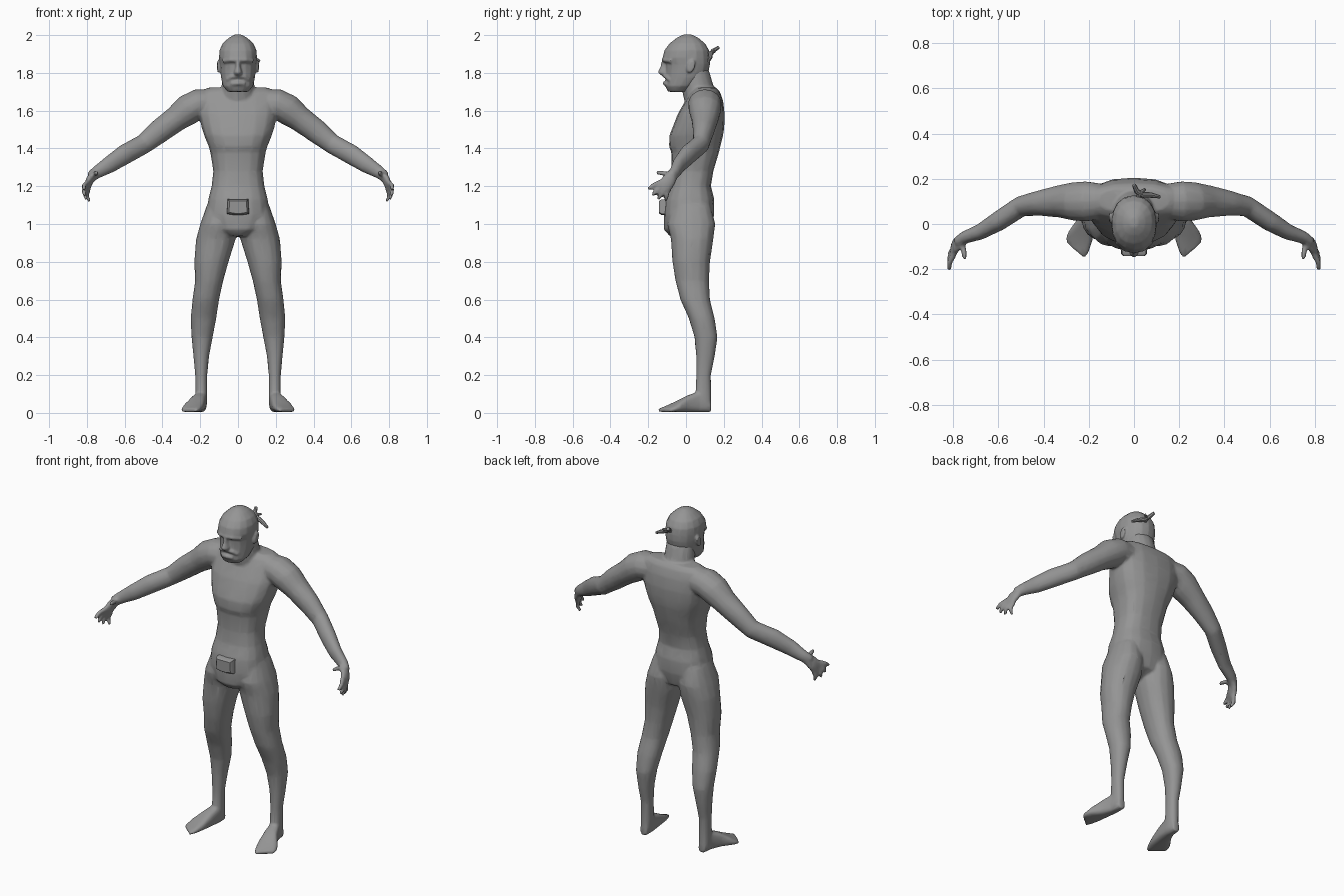
import bpy, bmesh, math
from mathutils import Vector as V

grey = bpy.data.materials.new("plain_grey")
grey.diffuse_color = (0.3, 0.3, 0.3, 1)


def ring(c, a, b, n=16, e=2.0):
    """Superellipse ring round c with half-axis vectors a and b."""
    f = lambda t: math.copysign(abs(t) ** (2 / e), t)
    return [V(c) + V(a) * f(math.cos(2 * math.pi * i / n)) + V(b) * f(math.sin(2 * math.pi * i / n))
            for i in range(n)]


def loft(bm, rings):
    """Skin a list of rings and cap both ends."""
    vs = [[bm.verts.new(p) for p in r] for r in rings]
    n = len(vs[0])
    faces = [bm.faces.new((p[i], p[(i + 1) % n], q[(i + 1) % n], q[i]))
             for p, q in zip(vs, vs[1:]) for i in range(n)]
    faces += [bm.faces.new(vs[0][::-1]), bm.faces.new(vs[-1])]
    bmesh.ops.recalc_face_normals(bm, faces=faces)


def column(bm, rows, e=2.0):
    """Upright loft from rows of z, x min, x max, y front, y back."""
    loft(bm, [ring(((x0 + x1) / 2, (y0 + y1) / 2, z), ((x1 - x0) / 2, 0, 0), (0, (y1 - y0) / 2, 0), e=e)
              for z, x0, x1, y0, y1 in rows])


def tube(bm, pts, radii, n=10):
    """Round limb along points, radii given as (upright, level) pairs."""
    pts = [V(p) for p in pts]
    out = []
    for i, p in enumerate(pts):
        t = (pts[min(i + 1, len(pts) - 1)] - pts[max(i - 1, 0)]).normalized()
        side = t.cross(V((0, 0, 1))).normalized()
        up = side.cross(t)
        out.append(ring(p, up * radii[i][0], side * radii[i][1], n))
    loft(bm, out)


def finish(name, bm, voxel=0, smooth=0, ratio=1, angle=40):
    me = bpy.data.meshes.new(name)
    bm.to_mesh(me)
    bm.free()
    ob = bpy.data.objects.new(name, me)
    bpy.context.collection.objects.link(ob)
    me.materials.append(grey)
    if voxel:  # fuse the overlapping lofts into one skin
        m = ob.modifiers.new("fuse", 'REMESH')
        m.mode, m.voxel_size, m.use_smooth_shade = 'VOXEL', voxel, True
        m = ob.modifiers.new("blend", 'SMOOTH')
        m.factor, m.iterations = 0.5, smooth
        m = ob.modifiers.new("simplify", 'DECIMATE')
        m.ratio = ratio
    bpy.ops.object.select_all(action='DESELECT')
    ob.select_set(True)
    bpy.context.view_layer.objects.active = ob
    bpy.ops.object.shade_smooth_by_angle(angle=math.radians(angle))
    return ob


# Body: torso, limbs, hands and feet
bm = bmesh.new()
column(bm, [(z, -w, w, f, b) for z, w, f, b in [
    (.935, .05, -.085, .06), (.97, .12, -.118, .13), (1.05, .165, -.118, .15), (1.13, .158, -.11, .15),
    (1.2, .14, -.085, .132), (1.28, .131, -.076, .145), (1.38, .147, -.078, .175), (1.41, .155, -.09, .182),
    (1.47, .18, -.088, .197), (1.52, .195, -.068, .203), (1.58, .207, -.045, .205), (1.65, .205, -.005, .197),
    (1.70, .2, .025, .18), (1.722, .16, .05, .16)]], 2.5)
column(bm, [(1.62, -.1, .1, .0, .16), (1.7, -.088, .088, -.02, .155), (1.82, -.08, .08, -.03, .12)])

for s in (1, -1):
    # Leg
    column(bm, [(z, min(s * i, s * o), max(s * i, s * o), f, b) for z, i, o, f, b in [
        (1.1, .03, .165, -.07, .13), (1.0, .008, .2, -.1, .155), (.92, .012, .222, -.08, .145),
        (.8, .05, .232, -.072, .127), (.7, .078, .227, -.056, .122), (.6, .1, .241, -.03, .127),
        (.5, .115, .251, .015, .152), (.4, .134, .246, .045, .167), (.3, .153, .236, .054, .152),
        (.2, .163, .227, .054, .132), (.1, .162, .226, .05, .133), (.03, .165, .228, .02, .133)]], 2.2)
    # Foot
    loft(bm, [ring((s * x, y, h / 2 + .004), (s * wx, wy, 0), (0, 0, h / 2), e=3) for x, y, wx, wy, h in [
        (.195, .132, .022, 0, .06), (.198, .07, .033, 0, .11), (.213, .01, .042, .005, .09),
        (.235, -.05, .052, .022, .055), (.25, -.09, .05, .036, .032), (.26, -.116, .042, .037, .02)]])
    # Arm
    arm = [(.12, .1, 1.64, .075, .075), (.21, .1, 1.635, .08, .09), (.265, .1, 1.605, .082, .086),
           (.33, .1, 1.555, .068, .072), (.42, .092, 1.488, .063, .056), (.5, .078, 1.423, .053, .046),
           (.6, .012, 1.368, .054, .044), (.68, -.035, 1.315, .046, .035), (.75, -.06, 1.272, .034, .028),
           (.78, -.08, 1.25, .03, .024)]
    tube(bm, [(s * a[0], a[1], a[2]) for a in arm], [a[3:] for a in arm], 14)
    # Palm, wide across the fingers and thin sideways
    loft(bm, [ring((s * x, y, z), (0, -.75 * w, .66 * w), (s * t, 0, 0), 12) for x, y, z, w, t in [
        (.762, -.066, 1.262, .028, .026), (.785, -.09, 1.232, .04, .022), (.797, -.115, 1.198, .04, .017)]])
    # Fingers and thumb
    for base, mid, tip in [
            ((.797, -.135, 1.222), (.815, -.17, 1.205), (.817, -.203, 1.185)),
            ((.797, -.122, 1.206), (.816, -.152, 1.178), (.813, -.18, 1.152)),
            ((.796, -.108, 1.19), (.812, -.13, 1.16), (.803, -.148, 1.13)),
            ((.792, -.092, 1.18), (.802, -.102, 1.148), (.785, -.108, 1.12)),
            ((.765, -.08, 1.262), (.752, -.12, 1.268), (.748, -.158, 1.272))]:
        tube(bm, [(s * p[0], p[1], p[2]) for p in (base, mid, tip)], [(.014, .014), (.013, .013), (.01, .01)])
finish("body", bm, .008, 5, .13)

# Head: skull, jaw, nose, brow, moustache and ears
bm = bmesh.new()
column(bm, [(z, -w, w, f, b) for z, w, f, b in [
    (1.7, .055, -.095, .01), (1.73, .08, -.11, .05), (1.775, .09, -.108, .1), (1.81, .094, -.108, .12),
    (1.845, .097, -.108, .127), (1.88, .101, -.124, .127), (1.92, .098, -.114, .122), (1.955, .082, -.088, .102),
    (1.985, .05, -.05, .066), (2.003, .018, -.015, .03)]], 2.2)
column(bm, [(1.788, -.02, .02, -.135, -.08), (1.802, -.023, .023, -.15, -.08),
            (1.83, -.014, .014, -.137, -.08), (1.87, -.012, .012, -.127, -.08)])
tube(bm, [(-.035, -.098, 1.742), (0, -.112, 1.745), (.035, -.098, 1.742)], [(.012, .012)] * 3)
for s in (1, -1):
    tube(bm, [(0, -.116, 1.868), (s * .04, -.108, 1.868), (s * .075, -.075, 1.862)], [(.012, .014)] * 3)
    tube(bm, [(0, -.112, 1.785), (s * .035, -.1, 1.778), (s * .055, -.082, 1.762)], [(.011, .013)] * 3)
    loft(bm, [ring((s * x, y, 1.835), (0, .022 * k, 0), (0, .008 * k, .036 * k), 12)
              for x, y, k in [(.085, .02, .8), (.103, .026, 1), (.11, .03, .8)]])
finish("head", bm, .006, 3, .25)

# Thin forked hair tie at the back of the head
bm = bmesh.new()
tube(bm, [(.0, .173, 1.935), (.012, .145, 1.918), (.035, .13, 1.9), (.075, .128, 1.882), (.115, .12, 1.862)],
     [(.009, .009), (.012, .012), (.013, .013), (.012, .012), (.007, .007)], 8)
tube(bm, [(.02, .11, 1.895), (.022, .135, 1.908), (.05, .155, 1.915)], [(.012, .012), (.011, .011), (.006, .006)], 8)
finish("hair_tie", bm)

# Small flap on the front of the waist
bm = bmesh.new()
loft(bm, [[V((x * w, y, z)) for x, z in ((-1, b), (-.3, b - .006), (.3, b - .006), (1, b), (.92, t), (-.92, t))]
          for y, w, b, t in [(-.08, .06, 1.052, 1.132), (-.13, .058, 1.054, 1.13), (-.142, .048, 1.062, 1.122)]])
finish("waist_flap", bm)
